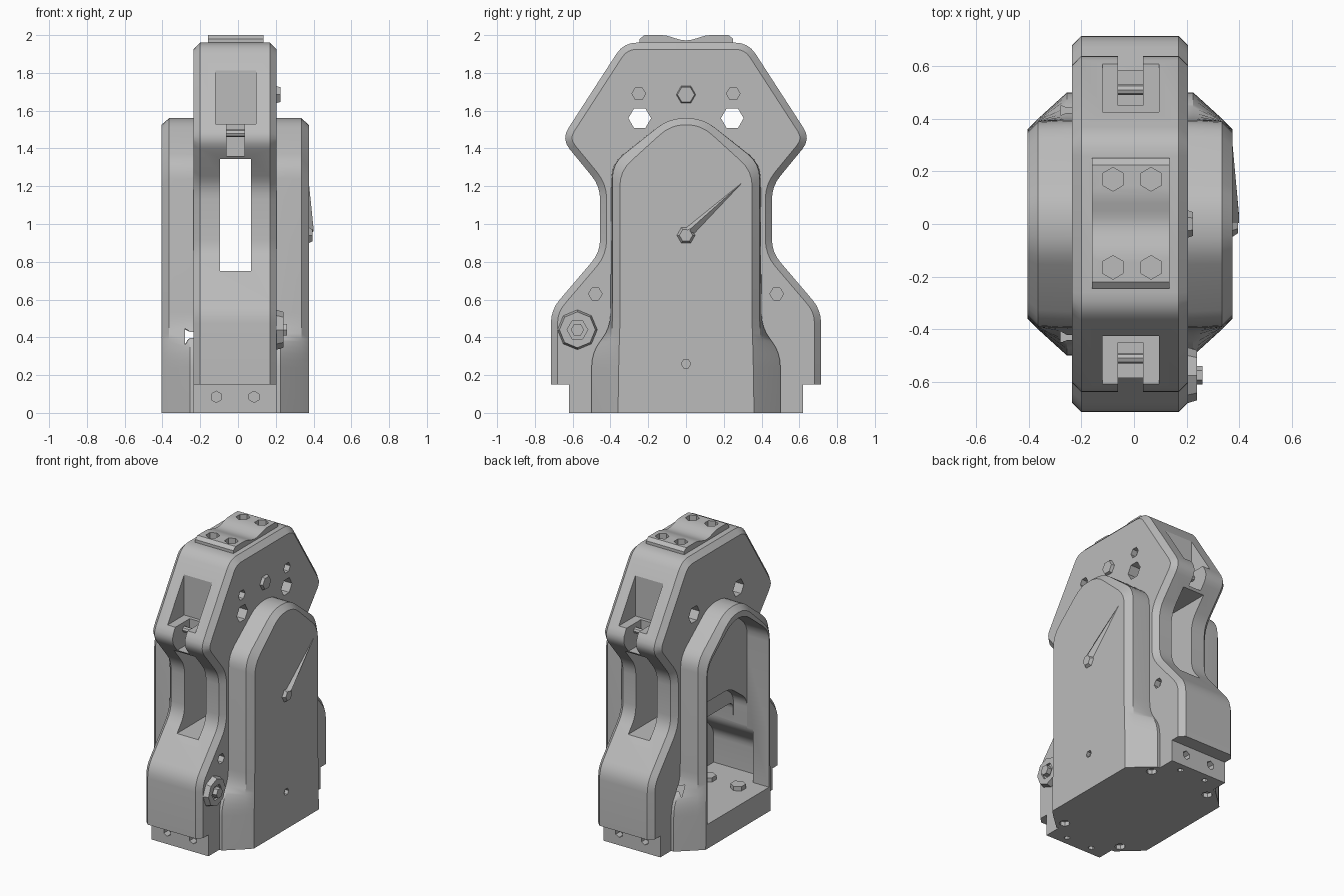
import bpy, bmesh, math
from mathutils import Vector, Matrix

if "Cube" in bpy.data.objects:
    bpy.data.objects.remove(bpy.data.objects["Cube"], do_unlink=True)

grey = bpy.data.materials.new("plain grey")
grey.use_nodes = True
grey.diffuse_color = (0.5, 0.5, 0.5, 1)
grey.node_tree.nodes["Principled BSDF"].inputs["Base Color"].default_value = (0.5, 0.5, 0.5, 1)


def finish(name, bm):
    bmesh.ops.recalc_face_normals(bm, faces=bm.faces)
    mesh = bpy.data.meshes.new(name)
    bm.to_mesh(mesh)
    bm.free()
    mesh.materials.append(grey)
    obj = bpy.data.objects.new(name, mesh)
    bpy.context.collection.objects.link(obj)
    return obj


def loft(name, rings):
    """Skin a list of (x, [(y, z), ...]) cross-sections and cap the ends."""
    bm = bmesh.new()
    rows = [[bm.verts.new((x, y, z)) for y, z in pts] for x, pts in rings]
    n = len(rows[0])
    for a, b in zip(rows, rows[1:]):
        for i in range(n):
            j = (i + 1) % n
            bm.faces.new((a[i], a[j], b[j], b[i]))
    bm.faces.new(rows[0][::-1])
    bm.faces.new(rows[-1])
    return finish(name, bm)


def box(name, x0, x1, y0, y1, z0, z1):
    return loft(name, [(x, [(y0, z0), (y1, z0), (y1, z1), (y0, z1)]) for x in (x0, x1)])


def rod(name, centre, axis, radius, length, sides=6, tip=None):
    bm = bmesh.new()
    turn = Vector((0, 0, 1)).rotation_difference(Vector(axis)).to_matrix().to_4x4()
    bmesh.ops.create_cone(bm, cap_ends=True, segments=sides, radius1=radius,
                          radius2=radius if tip is None else tip, depth=length,
                          matrix=Matrix.Translation(centre) @ turn)
    return finish(name, bm)


def mirrored(half):
    """Close a right-hand half outline, listed bottom to top, about y = 0."""
    return half + [(-y, z) for y, z in reversed(half)]


def rounded(pts, radius, floor, steps=4):
    """Round every corner that lies above the floor height."""
    out = []
    for i, p in enumerate(pts):
        p, a, b = Vector(p), Vector(pts[i - 1]), Vector(pts[(i + 1) % len(pts)])
        if p.y <= floor + 0.001:
            out.append(tuple(p))
            continue
        s = p + (a - p).normalized() * min(radius, (a - p).length * 0.45)
        e = p + (b - p).normalized() * min(radius, (b - p).length * 0.45)
        for k in range(steps + 1):
            t = k / steps
            out.append(tuple(s * (1 - t) ** 2 + p * 2 * t * (1 - t) + e * t * t))
    return out


def inset(pts, d, floor):
    """Shrink a counter-clockwise outline, keeping its bottom edge level."""
    out = []
    for i, p in enumerate(pts):
        p, a, b = Vector(p), Vector(pts[i - 1]), Vector(pts[(i + 1) % len(pts)])
        u, v = (p - a).normalized(), (b - p).normalized()
        n1, n2 = Vector((-u.y, u.x)), Vector((-v.y, v.x))
        q = p + (n1 + n2) * d / (1 + n1.dot(n2))
        out.append((q.x, p.y if p.y <= floor + 0.001 else q.y))
    return out


def cut(targets, *cutters):
    for cutter in cutters:
        cutter.hide_render = True
        for obj in targets:
            mod = obj.modifiers.new("cut", "BOOLEAN")
            mod.operation, mod.solver, mod.object = "DIFFERENCE", "EXACT", cutter
            with bpy.context.temp_override(object=obj, active_object=obj):
                bpy.ops.object.modifier_apply(modifier=mod.name)
        bpy.data.objects.remove(cutter, do_unlink=True)


LEFT, RIGHT = -0.235, 0.205

# Central body with chamfered rims
outline = rounded(mirrored([(0.715, 0.15), (0.715, 0.545), (0.455, 0.85), (0.455, 1.2),
                            (0.66, 1.45), (0.33, 1.96)]), 0.07, 0.15)
rim = inset(outline, 0.035, 0.15)
body = loft("central_body", [(LEFT, rim), (LEFT + 0.035, outline),
                             (RIGHT - 0.035, outline), (RIGHT, rim)])
foot = box("foot_block", LEFT, RIGHT, -0.62, 0.62, 0, 0.16)

# Side covers, flared at the base
base = mirrored([(0.5, 0), (0.5, 0.32), (0.4, 0.45), (0.395, 1.32), (0.09, 1.56)])
middle = mirrored([(0.4, 0), (0.4, 0.32), (0.39, 0.45), (0.39, 1.32), (0.09, 1.56)])
face = mirrored([(0.36, 0), (0.355, 0.32), (0.35, 0.45), (0.35, 1.28), (0.08, 1.525)])
base, middle, face = [rounded(p, 0.08, 0) for p in (base, middle, face)]
right_cover = loft("solid_side_cover", [(0.17, base), (0.225, base), (0.335, middle), (0.375, face)])
left_cover = loft("open_side_cover", [(-0.2, base), (-0.255, base), (-0.365, middle), (-0.405, face)])

# Arched opening, and the chamber behind it that stops short of the waist slot
arch = rounded(mirrored([(0.342, 0.17), (0.342, 1.27), (0.07, 1.485)]), 0.08, 0.17)
cut([left_cover], loft("arch_cutter", [(-0.5, arch), (-0.15, arch)]))
recess = rounded(mirrored([(0.34, 0.17), (0.34, 0.75), (0.15, 0.89)]), 0.06, 0.17)
chamber = rounded(mirrored([(0.45, 0.17), (0.45, 0.4), (0.34, 0.52), (0.335, 0.7)]), 0.05, 0.17)
cut([body, left_cover], loft("recess_cutter", [(-0.3, recess), (-0.13, recess)]),
    loft("chamber_cutter", [(-0.28, chamber), (0.1, chamber)]))

# Slot running front to back through the waist
cut([body], box("slot_cutter", -0.095, 0.07, -1, 1, 0.75, 1.345))

# Notches in the upper slopes, each with a crossbar
for s, end in ((-1, "front"), (1, "back")):
    shelf = sorted((s * 0.425, s * 0.8))
    stem = sorted((s * 0.45, s * 0.8))
    cut([body], box("shelf_cutter", -0.12, 0.095, *shelf, 1.53, 1.85),
        box("stem_cutter", -0.06, 0.035, *stem, 1.36, 1.6))
    rod(end + "_crossbar", (-0.012, s * 0.51, 1.48), (1, 0, 0), 0.02, 0.11, 8)

# Two side windows and the small screw sockets
for s in (-1, 1):
    cut([body], rod("window_cutter", (0, s * 0.245, 1.56), (1, 0, 0), 0.06, 1, 6))
    for y, z in ((0.25, 1.69), (0.48, 0.63)):
        cut([body], rod("socket_cutter", (RIGHT, s * y, z), (1, 0, 0), 0.036, 0.08, 6))
    # Foot end holes and underside holes
    for x in (-0.115, 0.085):
        cut([foot], rod("end_hole_cutter", (x, s * 0.62, 0.085), (0, 1, 0), 0.03, 0.1, 6),
            rod("small_hole_cutter", (x, s * 0.56, 0), (0, 0, 1), 0.02, 0.06, 6))
    cut([right_cover, foot], rod("base_hole_cutter", (0.215, s * 0.43, 0), (0, 0, 1), 0.035, 0.06, 8))
    cut([left_cover, foot], rod("base_hole_cutter", (-0.245, s * 0.43, 0), (0, 0, 1), 0.035, 0.06, 8))

# Top pad with a shallow central dip and four sockets
dip = [(y, 1.986 - 0.014 * math.cos(math.pi * y / 0.13))
       for y in (0.13 - 0.026 * k for k in range(11))]
pad_side = [(-0.245, 1.94), (0.25, 1.94), (0.25, 1.98), (0.225, 2.0)] + dip + [(-0.22, 2.0), (-0.245, 1.98)]
pad = loft("top_pad", [(-0.16, pad_side), (0.135, pad_side)])
for x in (-0.08, 0.065):
    for y in (-0.165, 0.17):
        cut([pad, body], rod("pad_socket_cutter", (x, y, 1.98), (0, 0, 1), 0.045, 0.1, 6))

# Bolts on the solid side
rod("upper_bolt", (0.205, 0, 1.685), (1, 0, 0), 0.058, 0.04, 6, 0.045)
pivot = rod("pivot_bolt", (0.215, -0.575, 0.44), (1, 0, 0), 0.11, 0.05, 8, 0.095)
cut([pivot], rod("pivot_socket_cutter", (0.24, -0.575, 0.44), (1, 0, 0), 0.055, 0.03, 6))
rod("pivot_core", (0.235, -0.575, 0.44), (1, 0, 0), 0.035, 0.05, 6)

# Centre pin with its slim pointer, and the small hole below
rod("centre_pin", (0.38, 0, 0.94), (1, 0, 0), 0.055, 0.03, 6, 0.035)
loft("pointer", [(0.374, [(0.0, 0.98), (0.045, 0.95), (0.31, 1.23)]),
                 (0.4, [(0.005, 0.968), (0.02, 0.96), (0.025, 0.975)])])
cut([right_cover], rod("lower_hole_cutter", (0.375, 0, 0.26), (1, 0, 0), 0.025, 0.05, 6))

# Nuts on the chamber floor
for x in (-0.25, -0.02):
    for y in (-0.22, 0.22):
        rod("floor_nut", (x, y, 0.18), (0, 0, 1), 0.05, 0.04, 6)

# Soft shading on the rounded corners only
for obj in (body, left_cover, right_cover, pad):
    for o in bpy.context.selected_objects:
        o.select_set(False)
    obj.select_set(True)
    bpy.context.view_layer.objects.active = obj
    bpy.ops.object.shade_smooth_by_angle(angle=math.radians(28))
